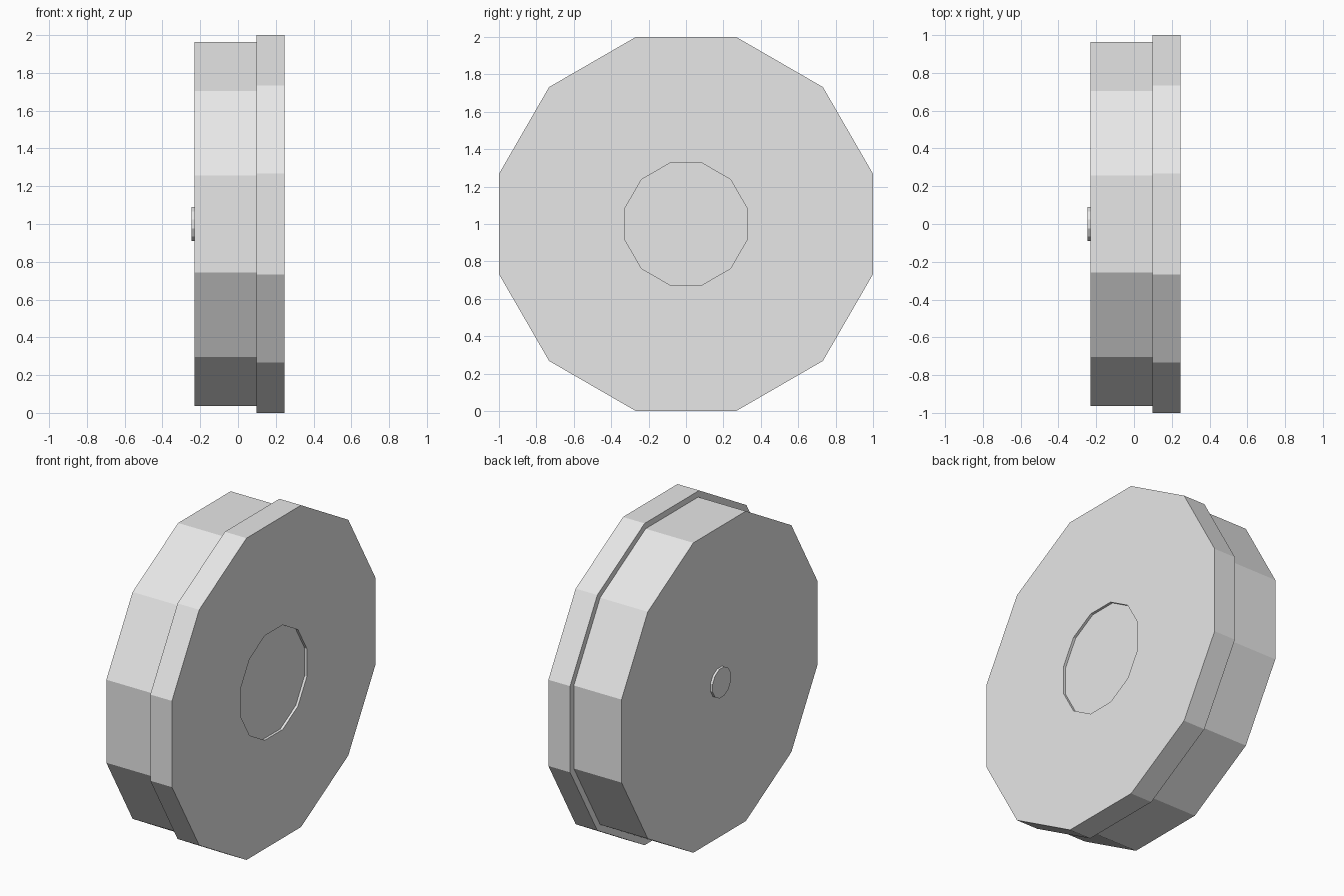
import bpy
import bmesh
from math import cos, sin, pi

SIDES = 12
HALF = pi / SIDES

if "Cube" in bpy.data.objects:
    bpy.data.objects.remove(bpy.data.objects["Cube"], do_unlink=True)

# Single plain grey
grey = bpy.data.materials.new("light_grey")
grey.use_nodes = True
colour = (0.8, 0.8, 0.8, 1.0)
grey.diffuse_color = colour
grey.node_tree.nodes["Principled BSDF"].inputs["Base Color"].default_value = colour


def lathe(name, profile):
    """Twelve-sided turning about the x axis from (x, flat radius) steps, capped at both ends."""
    bm = bmesh.new()
    rings = []
    for x, flat in profile:
        r = flat / cos(HALF)
        angles = [HALF + 2 * HALF * i for i in range(SIDES)]
        rings.append([bm.verts.new((x, r * cos(a), 1 + r * sin(a))) for a in angles])
    for a, b in zip(rings, rings[1:]):
        for i in range(SIDES):
            j = (i + 1) % SIDES
            bm.faces.new((a[i], a[j], b[j], b[i]))
    bm.faces.new(rings[0])
    bm.faces.new(rings[-1])
    bmesh.ops.recalc_face_normals(bm, faces=bm.faces)
    mesh = bpy.data.meshes.new(name)
    bm.to_mesh(mesh)
    bm.free()
    mesh.materials.append(grey)
    obj = bpy.data.objects.new(name, mesh)
    bpy.context.collection.objects.link(obj)
    return obj


# Stepped disc with a wide rim and a shallow round recess in its outer face
lathe("wheel_body", [(-0.231, 0.963), (0.097, 0.963), (0.097, 1.0),
                     (0.246, 1.0), (0.246, 0.325), (0.23, 0.325)])

# Small hub button on the inner face
lathe("hub_button", [(-0.246, 0.09), (-0.231, 0.09)])
